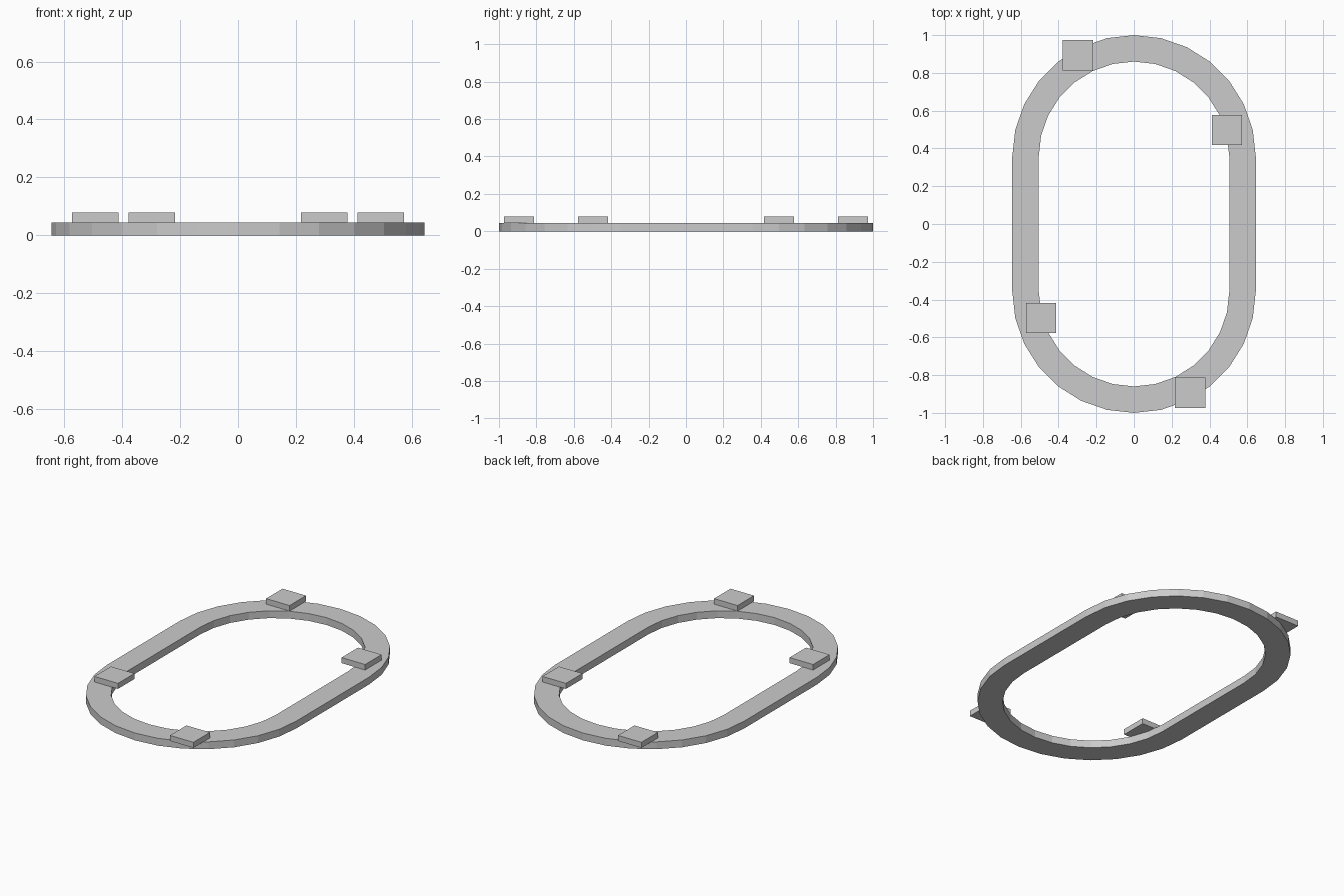
import bpy, bmesh
from math import sin, cos, pi

cube = bpy.data.objects.get("Cube")
if cube:
    bpy.data.objects.remove(cube, do_unlink=True)

# Single grey material
grey = bpy.data.materials.new("plain_grey")
grey.use_nodes = True
colour = (0.6, 0.6, 0.6, 1)
grey.diffuse_color = colour
grey.node_tree.nodes["Principled BSDF"].inputs["Base Color"].default_value = colour

RING_H = 0.045
PAD_TOP = 0.079
STRAIGHT = 0.355   # half length of the straight sides
SEGMENTS = 14      # facets in each round end


def finish(name, bm):
    bmesh.ops.recalc_face_normals(bm, faces=bm.faces[:])
    mesh = bpy.data.meshes.new(name)
    bm.to_mesh(mesh)
    bm.free()
    mesh.materials.append(grey)
    obj = bpy.data.objects.new(name, mesh)
    bpy.context.collection.objects.link(obj)
    return obj


def stadium(radius):
    """Outline with two half-circle ends joined by straight sides."""
    points = []
    for end in (0, 1):
        for i in range(SEGMENTS + 1):
            a = pi * (end + i / SEGMENTS)
            shift = -STRAIGHT if end else STRAIGHT
            points.append((radius * cos(a), radius * sin(a) + shift, 0))
    return points


# Oval track: flat band between two outlines, extruded upward
bm = bmesh.new()
outer = [bm.verts.new(p) for p in stadium(0.645)]
inner = [bm.verts.new(p) for p in stadium(0.505)]
n = len(outer)
for i in range(n):
    j = (i + 1) % n
    bm.faces.new((outer[i], outer[j], inner[j], inner[i]))
result = bmesh.ops.extrude_face_region(bm, geom=bm.faces[:], use_keep_orig=True)
top = [g for g in result["geom"] if isinstance(g, bmesh.types.BMVert)]
bmesh.ops.translate(bm, verts=top, vec=(0, 0, RING_H))
finish("oval_ring", bm)

# Square pads, in pairs that are half a turn apart
for label, x, y in (("end_pad", -0.298, 0.893), ("side_pad", 0.493, 0.497)):
    for suffix, s in (("back", 1), ("front", -1)):
        bm = bmesh.new()
        bmesh.ops.create_cube(bm, size=1)
        bmesh.ops.scale(bm, verts=bm.verts[:], vec=(0.16, 0.16, PAD_TOP - RING_H))
        pad = finish(f"{label}_{suffix}", bm)
        pad.location = (s * x, s * y, (RING_H + PAD_TOP) / 2)
